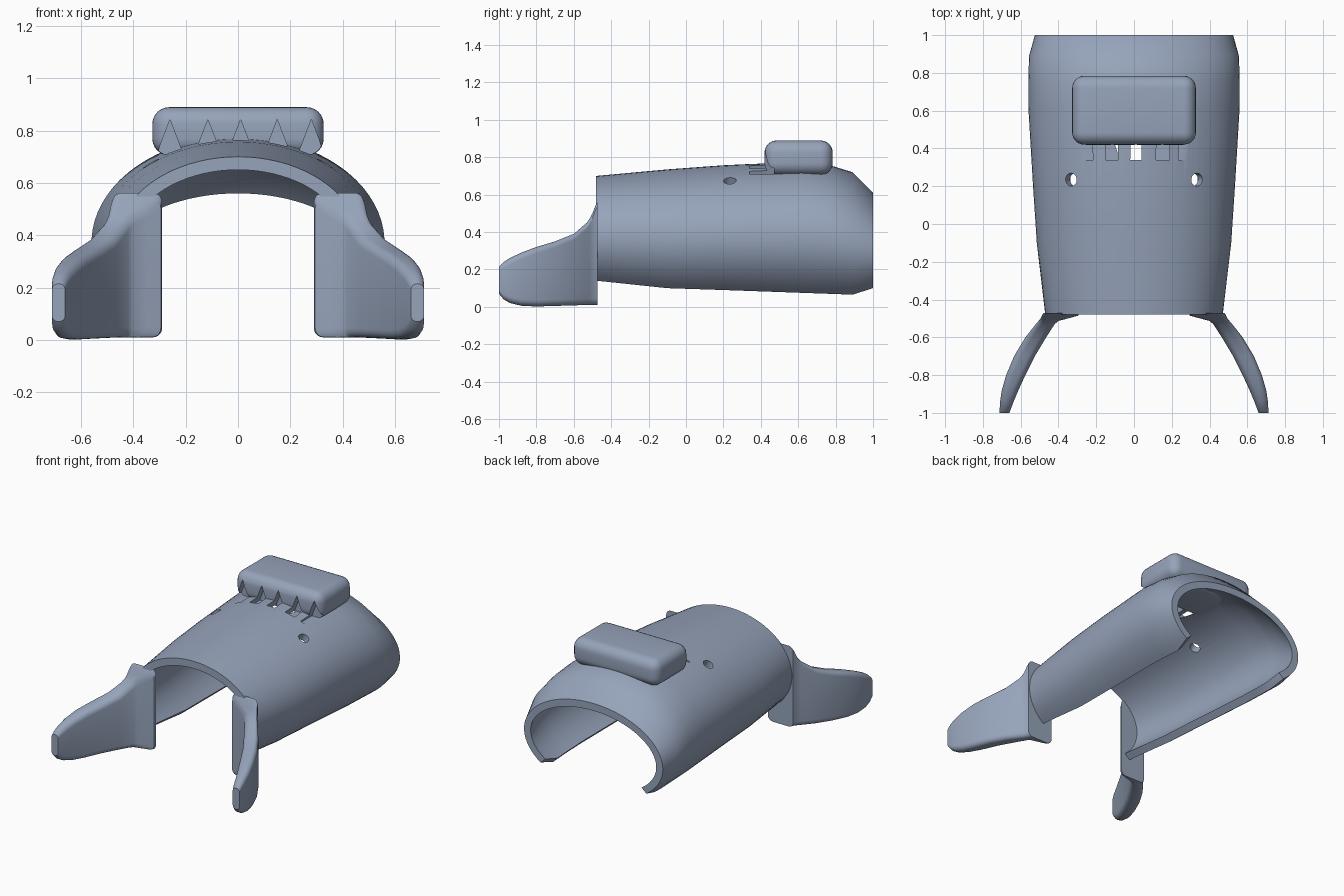
import bpy, bmesh, math
from mathutils import Vector

if "Cube" in bpy.data.objects:
    bpy.data.objects.remove(bpy.data.objects["Cube"])

mat = bpy.data.materials.new("blue_grey")
mat.diffuse_color = (0.305, 0.367, 0.491, 1)
mat.use_nodes = True
mat.node_tree.nodes["Principled BSDF"].inputs["Base Color"].default_value = mat.diffuse_color


def make(name, bm):
    bmesh.ops.recalc_face_normals(bm, faces=bm.faces)
    me = bpy.data.meshes.new(name)
    bm.to_mesh(me)
    bm.free()
    me.materials.append(mat)
    ob = bpy.data.objects.new(name, me)
    bpy.context.collection.objects.link(ob)
    return ob


def loft(rings):
    """Skin closed rings of points and cap both ends."""
    bm = bmesh.new()
    vs = [[bm.verts.new(p) for p in r] for r in rings]
    n = len(vs[0])
    for a, b in zip(vs, vs[1:]):
        for i in range(n):
            j = (i + 1) % n
            bm.faces.new((a[i], a[j], b[j], b[i]))
    bm.faces.new(vs[0])
    bm.faces.new(vs[-1])
    return bm


def select(ob):
    bpy.ops.object.select_all(action='DESELECT')
    ob.select_set(True)
    bpy.context.view_layer.objects.active = ob


def cut(ob, cutter):
    m = ob.modifiers.new("cut", 'BOOLEAN')
    m.operation = 'DIFFERENCE'
    m.solver = 'EXACT'
    m.object = cutter
    select(ob)
    bpy.ops.object.modifier_apply(modifier=m.name)


def smooth(ob):
    select(ob)
    bpy.ops.object.shade_smooth_by_angle(angle=math.radians(28))


# Shell: open-bottomed tube; y, half width, top z, bottom z, arc centre z
STATIONS = [(-0.48, 0.47, 0.70, 0.14, 0.36), (-0.10, 0.515, 0.735, 0.10, 0.365),
            (0.20, 0.535, 0.757, 0.09, 0.37), (0.62, 0.56, 0.777, 0.075, 0.37),
            (0.76, 0.56, 0.76, 0.07, 0.36), (0.89, 0.556, 0.72, 0.065, 0.34),
            (1.0, 0.525, 0.61, 0.10, 0.30)]
WALL, SEG = 0.05, 56


def arch(y, w, top, bottom, c):
    h = top - c
    low = math.asin((c - bottom) / h)
    ang = [-low + (math.pi + 2 * low) * i / SEG for i in range(SEG + 1)]
    outer = [(w * math.cos(a), y, c + h * math.sin(a)) for a in ang]
    inner = [((w - WALL) * math.cos(a), y, c + (h - WALL) * math.sin(a)) for a in ang]
    return outer + inner[::-1]


shell = make("shell", loft([arch(*s) for s in STATIONS]))

# Rounded box on top of the shell
bm = bmesh.new()
bmesh.ops.create_cube(bm, size=1)
for v in bm.verts:
    v.co = Vector((v.co.x * 0.655, 0.602 + v.co.y * 0.365, 0.797 + v.co.z * 0.185))
bmesh.ops.bevel(bm, geom=bm.edges[:], offset=0.065, segments=6, profile=0.5, affect='EDGES')
box = make("top_box", bm)

# Triangular vents through the box front and into the shell
cutters = []
for x in (-0.26, -0.115, 0.01, 0.15, 0.28):
    rings = [[(x - 0.05, y, 0.71), (x + 0.05, y, 0.71), (x, y, 0.842)] for y in (0.34, 0.47)]
    vent = make("vent_cutter", loft(rings))
    cut(shell, vent)
    cut(box, vent)
    cutters.append(vent)

# Round holes square to the shell wall
for s in (-1, 1):
    axis = Vector((s * 1.14, 0, 2.07)).normalized()
    bm = bmesh.new()
    bmesh.ops.create_cone(bm, cap_ends=True, segments=24, radius1=0.034, radius2=0.034, depth=0.25)
    bmesh.ops.rotate(bm, verts=bm.verts, matrix=axis.to_track_quat('Z', 'Y').to_matrix())
    bmesh.ops.translate(bm, verts=bm.verts, vec=(s * 0.325, 0.235, 0.66))
    hole = make("hole_cutter", bm)
    cut(shell, hole)
    cutters.append(hole)
for c in cutters:
    bpy.data.objects.remove(c)

# Fins flaring forward from a mounting plate: y, inner x, outer x, bottom z, top z
FIN = [(-0.472, 0.29, 0.48, 0.01, 0.562), (-0.485, 0.295, 0.487, 0.01, 0.54),
       (-0.50, 0.35, 0.495, 0.01, 0.50), (-0.513, 0.40, 0.505, 0.01, 0.475),
       (-0.53, 0.42, 0.52, 0.01, 0.45), (-0.60, 0.465, 0.575, 0.008, 0.39),
       (-0.70, 0.525, 0.635, 0.005, 0.35), (-0.80, 0.575, 0.677, 0.002, 0.32),
       (-0.88, 0.612, 0.70, 0.006, 0.29), (-0.94, 0.637, 0.709, 0.02, 0.262),
       (-0.975, 0.65, 0.711, 0.04, 0.24), (-1.0, 0.66, 0.711, 0.07, 0.215)]


def rounded(side, y, xi, xo, zb, zt):
    r = min(0.035, (xo - xi) * 0.48)
    pts = []
    for k, (cx, cz) in enumerate(((xo - r, zt - r), (xi + r, zt - r),
                                  (xi + r, zb + r), (xo - r, zb + r))):
        for i in range(6):
            a = (k + i / 5) * math.pi / 2
            pts.append((side * (cx + r * math.cos(a)), y, cz + r * math.sin(a)))
    return pts


fins = [make(n, loft([rounded(s, *f) for f in FIN])) for n, s in (("left_fin", -1), ("right_fin", 1))]

for ob in [shell, box] + fins:
    smooth(ob)
